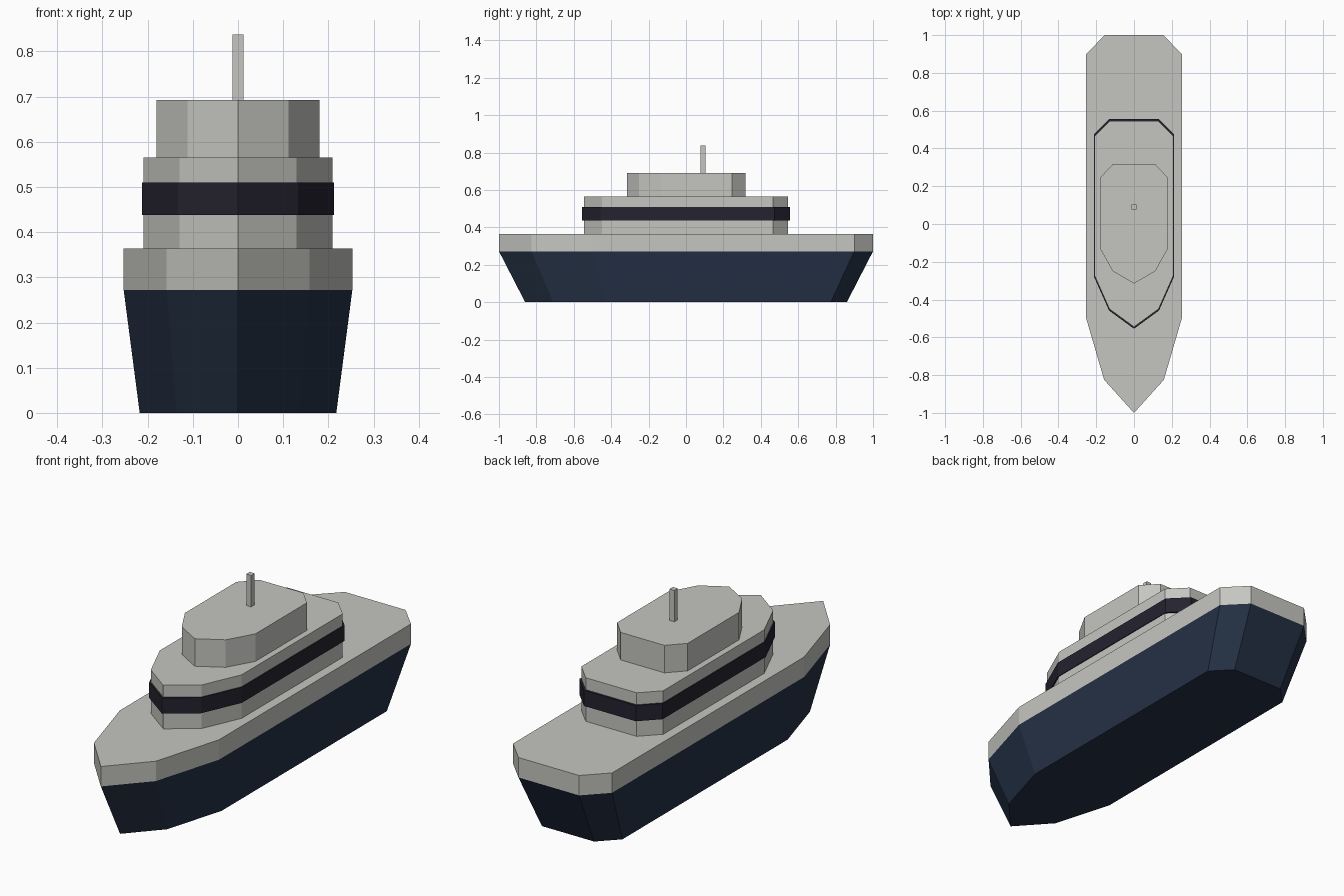
import bpy
import bmesh

cube = bpy.data.objects.get("Cube")
if cube:
    bpy.data.objects.remove(cube, do_unlink=True)


def make_material(name, color):
    mat = bpy.data.materials.new(name)
    mat.use_nodes = True
    mat.diffuse_color = (*color, 1)
    bsdf = next(n for n in mat.node_tree.nodes if n.type == "BSDF_PRINCIPLED")
    bsdf.inputs["Base Color"].default_value = (*color, 1)
    return mat


grey = make_material("pale grey paint", (0.56, 0.56, 0.53))
navy = make_material("navy hull paint", (0.018, 0.031, 0.06))
glass = make_material("dark glass", (0.018, 0.016, 0.028))


def loft(name, half, levels, materials, split=None):
    """Stack a mirrored outline at (height, scale) levels; faces above split use slot 1."""
    outline = half + [(-x, y) for x, y in reversed(half) if x > 0]
    bm = bmesh.new()
    rings = [[bm.verts.new((x * s, y * s, z)) for x, y in outline] for z, s in levels]
    for low, high in zip(rings, rings[1:]):
        for i in range(len(outline)):
            j = (i + 1) % len(outline)
            bm.faces.new((low[i], low[j], high[j], high[i]))
    bm.faces.new(rings[0][::-1])
    bm.faces.new(rings[-1])
    bmesh.ops.recalc_face_normals(bm, faces=bm.faces)
    if split is not None:
        for f in bm.faces:
            f.material_index = int(f.calc_center_median().z > split)
    mesh = bpy.data.meshes.new(name)
    bm.to_mesh(mesh)
    bm.free()
    for mat in materials:
        mesh.materials.append(mat)
    obj = bpy.data.objects.new(name, mesh)
    bpy.context.collection.objects.link(obj)
    return obj


# Half outlines from bow tip to stern corner
hull_half = [(0, -1), (0.158, -0.825), (0.253, -0.5), (0.253, 0.9), (0.155, 1)]
cabin_half = [(0, -0.545), (0.13, -0.45), (0.209, -0.272), (0.209, 0.465), (0.13, 0.545)]
bridge_half = [(0, -0.315), (0.112, -0.25), (0.18, -0.13), (0.18, 0.245), (0.112, 0.317)]
mast_half = [(0.0125, 0.078), (0.0125, 0.103)]

# Tapered hull with an upright grey bulwark and deck
loft("hull", hull_half, [(0, 0.86), (0.272, 1), (0.364, 1)], [navy, grey], split=0.28)

# Superstructure and its window band
loft("cabin", cabin_half, [(0.364, 1), (0.565, 1)], [grey])
loft("window_band", cabin_half, [(0.438, 1.018), (0.51, 1.018)], [glass])
loft("bridge", bridge_half, [(0.565, 1), (0.692, 1)], [grey])
loft("mast", mast_half, [(0.692, 1), (0.837, 1)], [grey])
